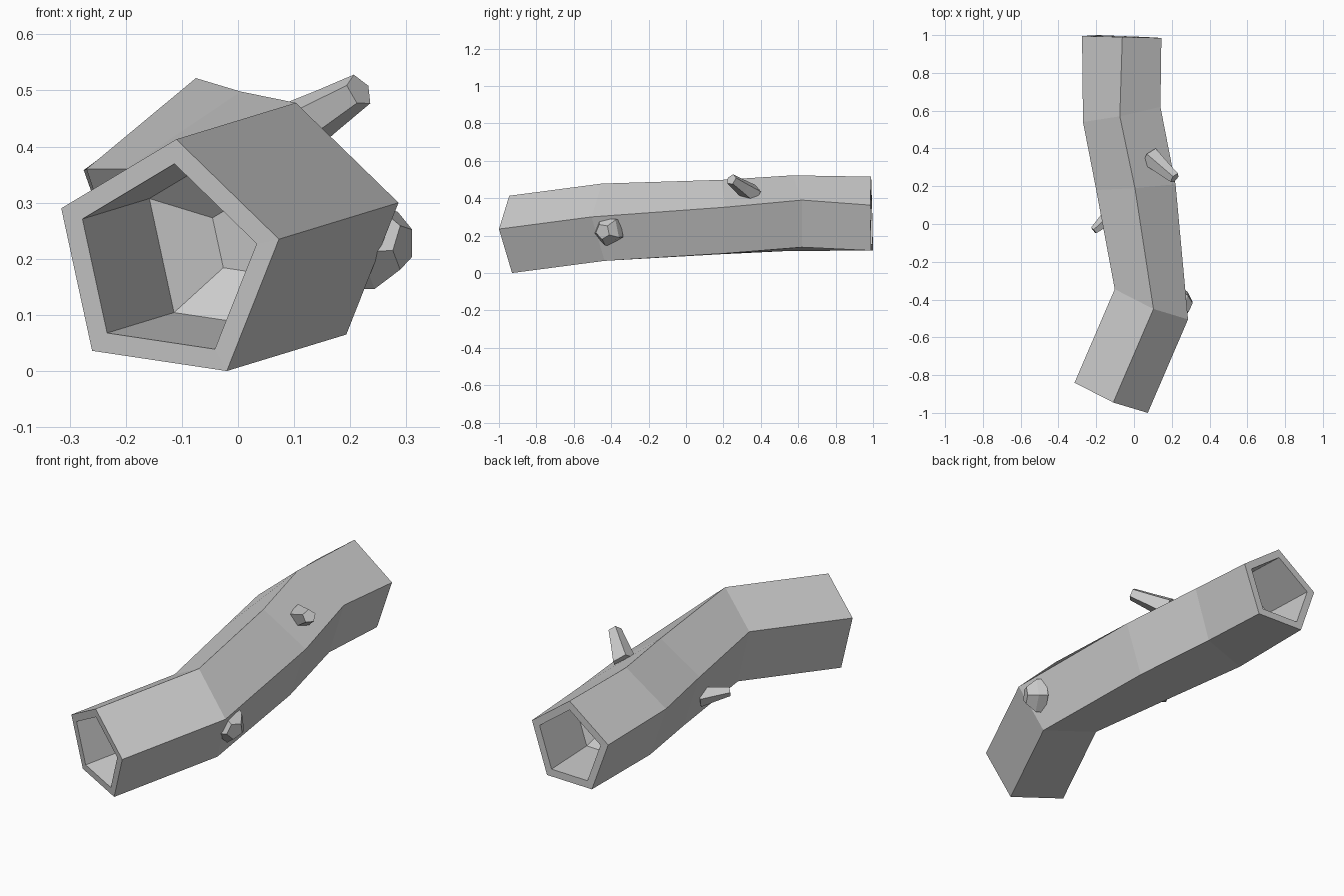
import bpy, bmesh, math
from mathutils import Vector

if "Cube" in bpy.data.objects:
    bpy.data.objects.remove(bpy.data.objects["Cube"])


def loft(name, rings):
    """Skin a list of equal-sized rings and cap both ends."""
    bm = bmesh.new()
    loops = [[bm.verts.new(p) for p in r] for r in rings]
    for a, b in zip(loops, loops[1:]):
        n = len(a)
        for i in range(n):
            j = (i + 1) % n
            bm.faces.new((a[i], a[j], b[j], b[i]))
    bm.faces.new(loops[0][::-1])
    bm.faces.new(loops[-1])
    bmesh.ops.recalc_face_normals(bm, faces=bm.faces)
    me = bpy.data.meshes.new(name)
    bm.to_mesh(me)
    bm.free()
    ob = bpy.data.objects.new(name, me)
    bpy.context.collection.objects.link(ob)
    return ob


def inset(ring, scale, shift):
    c = sum(ring, Vector()) / len(ring)
    return [c + (p - c) * scale + shift for p in ring]


# Pentagonal bark sections, order: top, right, lower right, lower left, left
front = [Vector(p) for p in [(-.11, -.945, .413), (.073, -1, .235), (-.02, -.93, 0),
                             (-.26, -.83, .036), (-.315, -.84, .29)]]
bend = [p + Vector((.213, .495, .065)) for p in front]
middle = [Vector(p) for p in [(.005, .19, .498), (.22, .21, .352), (.135, .21, .105),
                              (-.115, .18, .10), (-.2, .18, .36)]]
rear = [Vector(p) for p in [(-.075, .57, .522), (.14, .62, .39), (.06, .62, .138),
                            (-.19, .55, .118), (-.27, .54, .36)]]
back = [Vector(p) for p in [(-.062, .99, .515), (.145, .985, .363), (.06, .99, .12),
                            (-.19, 1, .12), (-.275, .995, .358)]]


def cavity(end, direction):
    """Hollow log end: rim, straight wall, then a funnel to a small floor."""
    return [inset(end, .8, Vector()), inset(end, .8, direction * .56),
            inset(end, .35, direction * .69)]


front_hole = cavity(front, Vector((.213, .495, .065)))
back_hole = cavity(back, Vector((.01, -.5, .01)))
loft("hollow_log", front_hole[::-1] + [front, bend, middle, rear, back] + back_hole)


# Broken branch stubs
def stub(name, base, tip, r0, r1, turn=0.0, swell=.62):
    base, tip = Vector(base), Vector(tip)
    q = (tip - base).to_track_quat('Z', 'Y')
    rings = []
    for t, r in ((0, r0), (.5, r1 + (r0 - r1) * swell * .75), (1, r1)):
        rings.append([base.lerp(tip, t) + q @ Vector(
            (r * math.cos(turn + k * math.tau / 5), r * math.sin(turn + k * math.tau / 5), 0))
            for k in range(5)])
    return loft(name, rings)


stub("upper_branch", (.085, .355, .42), (.216, .243, .5), .056, .031, .3)
stub("right_branch", (.215, -.405, .23), (.295, -.445, .222), .085, .042, .8, 1.2)
stub("left_branch", (-.11, .055, .195), (-.213, -.035, .212), .05, .022, .5)
